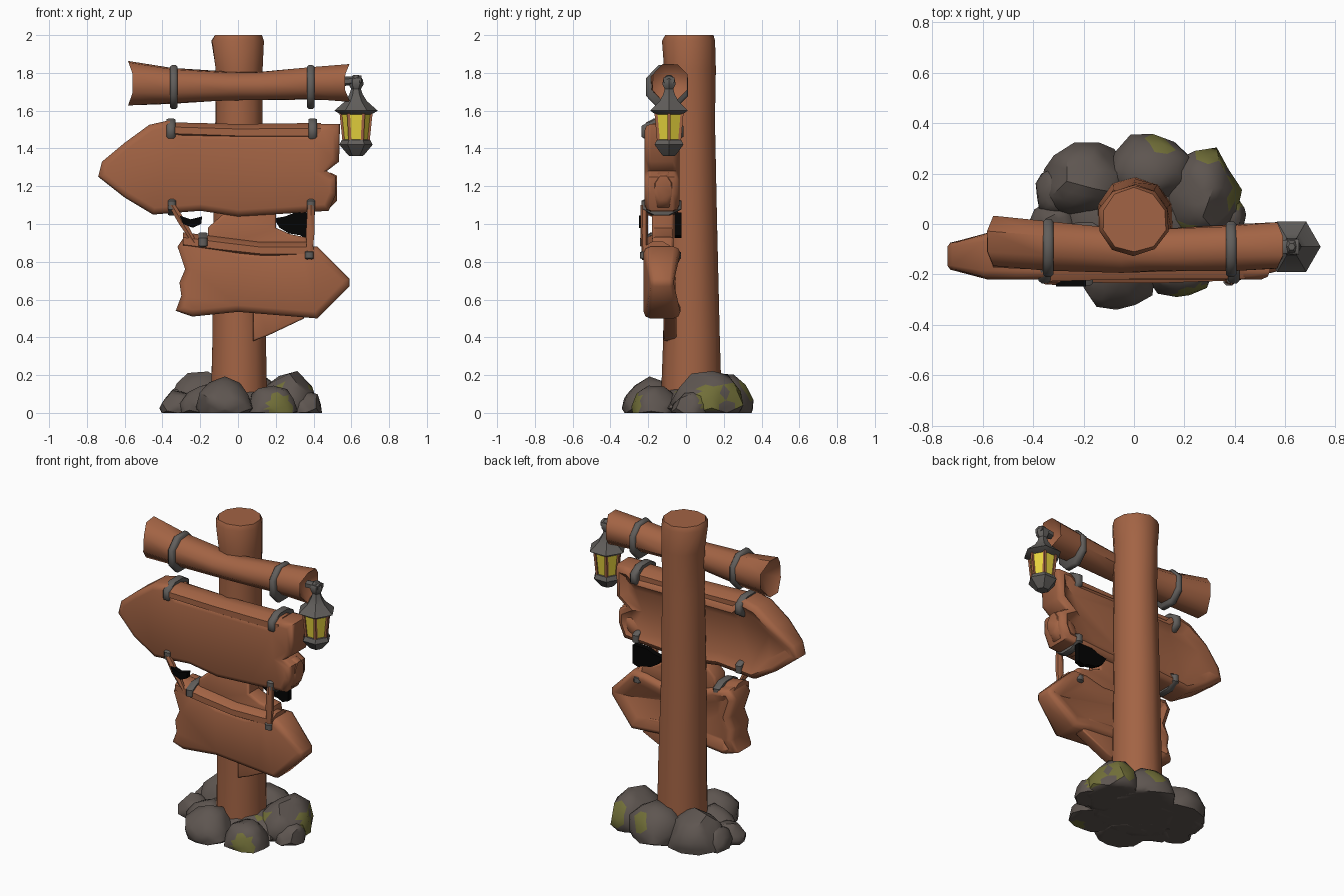
import bpy, bmesh, math, random
from mathutils import Vector

random.seed(4)
if "Cube" in bpy.data.objects:
    bpy.data.objects.remove(bpy.data.objects["Cube"], do_unlink=True)


def material(name, r, g, b):
    m = bpy.data.materials.new(name)
    m.use_nodes = True
    m.diffuse_color = (r, g, b, 1)
    m.node_tree.nodes["Principled BSDF"].inputs["Base Color"].default_value = (r, g, b, 1)
    return m


WOOD = material("reddish wood", 0.365, 0.126, 0.058)
STONE = material("grey stone", 0.112, 0.092, 0.081)
MOSS = material("olive moss", 0.165, 0.158, 0.04)
IRON = material("dull iron", 0.12, 0.112, 0.105)
GLOW = material("yellow glass", 0.85, 0.7, 0.05)
BLACK = material("black cloth", 0.001, 0.001, 0.001)


def finish(name, bm, *mats, angle=38):
    bmesh.ops.recalc_face_normals(bm, faces=bm.faces)
    mesh = bpy.data.meshes.new(name)
    bm.to_mesh(mesh)
    bm.free()
    for m in mats:
        mesh.materials.append(m)
    ob = bpy.data.objects.new(name, mesh)
    bpy.context.collection.objects.link(ob)
    bpy.ops.object.select_all(action='DESELECT')
    ob.select_set(True)
    bpy.context.view_layer.objects.active = ob
    bpy.ops.object.shade_smooth_by_angle(angle=math.radians(angle))
    return ob


def loft(name, stations, mat, sides=8, axis='x', jitter=0, notch=0, turn=0.5, angle=50):
    """Skin rings (centre, radius a, radius b) strung along an axis."""
    bm = bmesh.new()
    rings = []
    for c, a, b in stations:
        ring = []
        for i in range(sides):
            t = math.tau * (i + turn) / sides
            u = a * math.cos(t) * (1 + random.uniform(-jitter, jitter))
            v = b * math.sin(t) * (1 + random.uniform(-jitter, jitter))
            off = (0, u, v) if axis == 'x' else (u, v, 0)
            ring.append(bm.verts.new(Vector(c) + Vector(off)))
        rings.append(ring)
    for lo, hi in zip(rings, rings[1:]):
        for i in range(sides):
            j = (i + 1) % sides
            bm.faces.new((lo[i], lo[j], hi[j], hi[i]))
    caps = [bm.faces.new(rings[0]), bm.faces.new(rings[-1])]
    # Split, hollowed ends
    if notch:
        for ring, st, s in ((rings[0], stations[0], 1), (rings[-1], stations[-1], -1)):
            for v in ring:
                v.co.x += s * notch * (1 - abs(v.co.z - st[0][2]) / st[2])
        for cap, s in zip(caps, (1, -1)):
            mid = bmesh.ops.poke(bm, faces=[cap])['verts'][0]
            mid.co.x += s * notch * 2
    return finish(name, bm, mat, angle=angle)


def plate(name, outline, y0, y1, mat, bevel=0.0, recess=0.0, tip=0.0):
    """Extrude an x-z outline from front y0 to back y1, thinning it beyond x = tip."""
    bm = bmesh.new()
    front = bm.faces.new([bm.verts.new((x, y0, z)) for x, z in outline])
    ext = bmesh.ops.extrude_face_region(bm, geom=[front], use_keep_orig=True)['geom']
    for v in ext:
        if isinstance(v, bmesh.types.BMVert):
            v.co.y = y1
    bmesh.ops.recalc_face_normals(bm, faces=bm.faces)
    if bevel:
        rim = [e for e in bm.edges if abs(e.verts[0].co.y - e.verts[1].co.y) < 1e-5]
        bmesh.ops.bevel(bm, geom=rim, offset=bevel, segments=2, profile=0.5, affect='EDGES')
    if recess:
        back = max(bm.faces, key=lambda f: f.calc_area() * f.normal.y)
        bmesh.ops.inset_region(bm, faces=[back], thickness=0.05, depth=-recess)
    if tip:
        for v in bm.verts:
            if v.co.x / tip > 1:
                v.co.y += ((y0 + y1) / 2 - v.co.y) * 0.35
    bmesh.ops.triangulate(bm, faces=[f for f in bm.faces if len(f.verts) > 4])
    return finish(name, bm, mat, angle=50)


# Post, slightly pinched at the neck
loft("post", [((0.005, 0.03, 0.05), 0.155, 0.16), ((0.005, 0.03, 0.4), 0.147, 0.152),
              ((0, 0.022, 1.0), 0.138, 0.144), ((0.005, 0.018, 1.55), 0.13, 0.138),
              ((0.005, 0.018, 1.82), 0.13, 0.137), ((-0.003, 0.015, 1.97), 0.144, 0.142),
              ((0, 0.015, 2.0), 0.13, 0.128)], WOOD, 10, 'z', 0.025)

# Crossbeam
loft("crossbeam", [((-0.585, -0.07, 1.745), 0.107, 0.125), ((-0.35, -0.085, 1.73), 0.103, 0.1),
                   ((-0.05, -0.105, 1.73), 0.092, 0.08), ((0.1, -0.105, 1.73), 0.09, 0.078),
                   ((0.38, -0.095, 1.745), 0.097, 0.093), ((0.595, -0.085, 1.75), 0.1, 0.108)],
     WOOD, 8, 'x', 0.05, 0.045)


def band(name, x, y, z, ry, rz, width=0.042):
    h = width / 2
    loft(name, [((x - h, y, z), ry * 0.9, rz * 0.93), ((x - h / 2, y, z), ry, rz),
                ((x + h / 2, y, z), ry, rz), ((x + h, y, z), ry * 0.9, rz * 0.93)], IRON)


band("right_beam_band", -0.34, -0.095, 1.725, 0.125, 0.125)
band("left_beam_band", 0.385, -0.1, 1.725, 0.12, 0.125)

# Upper arrow board pointing to the right side
plate("upper_board", [(-0.74, 1.25), (-0.72, 1.33), (-0.6, 1.43), (-0.47, 1.525), (-0.36, 1.55),
                      (-0.29, 1.485), (0.38, 1.48), (0.44, 1.53), (0.54, 1.53), (0.535, 1.33),
                      (0.47, 1.28), (0.52, 1.25), (0.52, 1.16), (0.48, 1.07), (0.25, 1.055),
                      (0, 1.04), (-0.2, 1.07), (-0.45, 1.05), (-0.6, 1.14)],
      -0.22, -0.035, WOOD, 0.035, 0.03, -0.62)
loft("upper_roll", [((-0.37, -0.145, 1.497), 0.09, 0.045), ((0, -0.14, 1.485), 0.085, 0.048),
                    ((0.44, -0.135, 1.487), 0.09, 0.052)], WOOD)
band("upper_right_clip", -0.355, -0.125, 1.49, 0.12, 0.075, 0.046)
band("upper_left_clip", 0.395, -0.125, 1.49, 0.12, 0.075, 0.046)

# Raised wood lump at the broken left edge
loft("upper_left_knot", [((0.33, -0.15, 1.1), 0.06, 0.05), ((0.42, -0.13, 1.15), 0.09, 0.08),
                         ((0.49, -0.12, 1.18), 0.075, 0.1), ((0.525, -0.12, 1.19), 0.045, 0.07)], WOOD)

# Lower arrow board pointing to the left side
plate("lower_board", [(-0.33, 0.54), (-0.3, 0.62), (-0.31, 0.69), (-0.28, 0.76), (-0.32, 0.88),
                      (-0.28, 0.94), (-0.16, 0.92), (0, 0.86), (0.2, 0.85), (0.33, 0.88), (0.42, 0.88),
                      (0.59, 0.71), (0.59, 0.67), (0.42, 0.5), (0.3, 0.51), (0, 0.535), (-0.24, 0.51)],
      -0.225, -0.03, WOOD, 0.035, 0.025, 0.5)
loft("lower_roll", [((-0.29, -0.155, 0.91), 0.08, 0.05), ((-0.1, -0.155, 0.885), 0.085, 0.05),
                    ((0.12, -0.155, 0.86), 0.085, 0.047), ((0.4, -0.15, 0.86), 0.08, 0.05)], WOOD)
band("lower_right_clip", -0.185, -0.14, 0.905, 0.113, 0.055, 0.046)
band("lower_left_clip", 0.378, -0.135, 0.835, 0.118, 0.042, 0.046)

# Brace and backing wood behind the signs
plate("brace", [(0.08, 0.38), (0.16, 0.41), (0.35, 0.5), (0.3, 0.6), (0.08, 0.62)], -0.12, -0.05, WOOD, 0.01)
plate("backing_splinter", [(-0.16, 0.86), (0.38, 0.84), (0.36, 0.93), (0.28, 0.945), (0.2, 0.98),
                           (0.2, 1.06), (-0.06, 1.07), (-0.16, 0.98)], -0.18, -0.065, WOOD, 0.015)

# Straps joining the two boards
for x0, z0, x1, z1, tag in ((-0.35, 1.1, -0.23, 0.9, "right"), (0.387, 1.1, 0.378, 0.81, "left")):
    loft(f"{tag}_strap", [((x0, -0.22, z0), 0.022, 0.02),
                          (((x0 + x1) / 2, -0.222, (z0 + z1) / 2), 0.026, 0.02),
                          ((x1, -0.22, z1), 0.014, 0.012)], WOOD, 6, 'z')
    band(f"{tag}_strap_clip", x0, -0.13, 1.1, 0.115, 0.06, 0.042)

# Torn cloth scraps hanging in the gap
plate("left_cloth", [(0.19, 1.03), (0.25, 1.04), (0.3, 1.06), (0.4, 1.06), (0.4, 0.94), (0.36, 0.925),
                     (0.33, 0.94), (0.27, 0.95), (0.22, 0.98)], -0.06, -0.025, BLACK)
plate("right_cloth", [(-0.31, 1.045), (-0.25, 1.025), (-0.19, 1.04), (-0.195, 1.0), (-0.24, 0.98),
                      (-0.29, 1.0)], -0.248, -0.215, BLACK)

# Lantern hanging from the beam end
LX, LY = 0.625, -0.09


def turned(name, profile, mat, sides=6):
    loft(name, [((LX, LY, z), r, r) for r, z in profile], mat, sides, 'z', turn=0, angle=38)


turned("lantern_roof", [(0.078, 1.578), (0.115, 1.6), (0.058, 1.65), (0.036, 1.685), (0.026, 1.715),
                        (0.04, 1.74), (0.036, 1.765), (0.014, 1.79)], IRON)
turned("lantern_glass", [(0.064, 1.435), (0.08, 1.59)], GLOW)
turned("lantern_base", [(0.035, 1.36), (0.045, 1.368), (0.088, 1.42), (0.075, 1.445), (0.05, 1.45)], IRON)
for i in range(6):
    c, s = math.cos(math.tau * i / 6), math.sin(math.tau * i / 6)
    loft(f"lantern_bar_{i + 1}", [((LX + 0.064 * c, LY + 0.064 * s, 1.435), 0.011, 0.011),
                                  ((LX + 0.08 * c, LY + 0.08 * s, 1.59), 0.011, 0.011)], WOOD, 4, 'z')
loft("lantern_hook", [((0.56, LY, 1.755), 0.028, 0.024), ((0.655, LY, 1.762), 0.035, 0.024)], IRON, 6)

# Boulder pile with moss patches
MOSS_SPOTS = [(Vector(p), r) for p, r in (((0.31, 0.25, 0.1), 0.075), ((0.39, 0.13, 0.08), 0.075),
              ((0.1, 0.31, 0.12), 0.055), ((0.22, -0.27, 0.04), 0.07), ((0.2, -0.05, 0.16), 0.06))]


def rock(name, x, y, rx, ry, top):
    """Chunky angular boulder, widest near its flat foot."""
    bm = bmesh.new()
    bmesh.ops.create_icosphere(bm, subdivisions=2, radius=1)
    bmesh.ops.rotate(bm, verts=bm.verts, cent=(0, 0, 0),
                     matrix=Vector((0, 0, 1)).rotation_difference(
                         Vector((random.uniform(-1, 1), random.uniform(-1, 1), 1))).to_matrix())
    for v in bm.verts:
        v.co *= random.uniform(0.9, 1.12)
        z = top * (0.14 + 0.86 * v.co.z)
        v.co = Vector((x + rx * v.co.x, y + ry * v.co.y, max(0, z)))
    bmesh.ops.subdivide_edges(bm, edges=bm.edges, cuts=1, use_grid_fill=True)
    for f in bm.faces:
        mid = f.calc_center_median()
        f.material_index = int(any((mid - p).length < r for p, r in MOSS_SPOTS))
    finish(name, bm, STONE, MOSS, angle=45)


for i, spec in enumerate(((-0.07, -0.19, 0.15, 0.16, 0.18), (0.18, -0.17, 0.13, 0.13, 0.15),
                          (0.26, 0.11, 0.16, 0.19, 0.22), (0.07, 0.2, 0.17, 0.155, 0.2),
                          (-0.19, 0.17, 0.17, 0.15, 0.215), (-0.31, 0.13, 0.08, 0.1, 0.14),
                          (-0.31, 0.0, 0.1, 0.09, 0.12), (-0.17, -0.06, 0.13, 0.12, 0.15),
                          (0.36, 0.03, 0.085, 0.1, 0.12), (0.02, 0.03, 0.3, 0.22, 0.15))):
    rock(f"boulder_{i + 1}", *spec)
